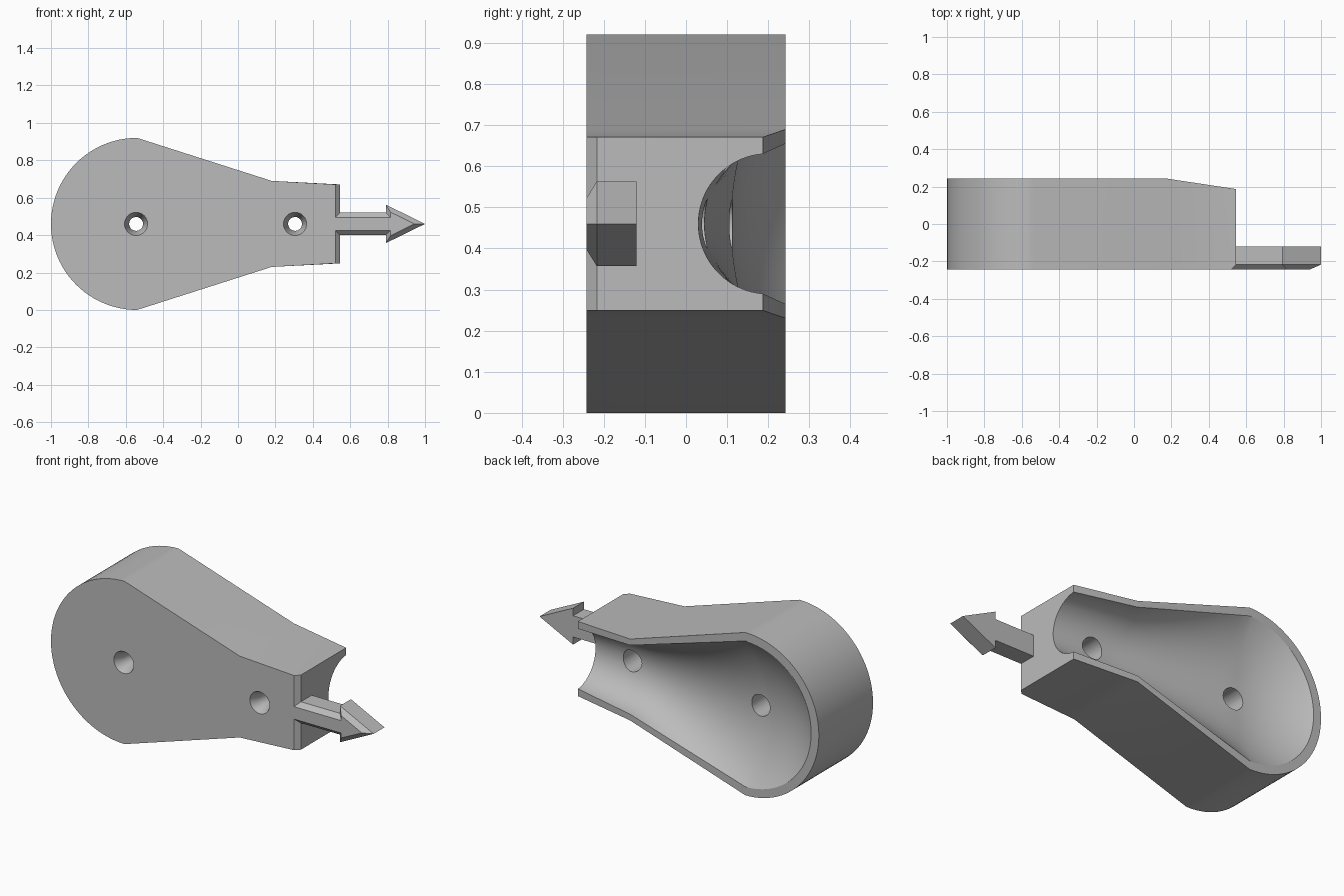
import bpy, bmesh
from math import sin, cos, pi, asin, sqrt, radians
from mathutils import Vector

if "Cube" in bpy.data.objects:
    bpy.data.objects.remove(bpy.data.objects["Cube"])

grey = bpy.data.materials.new("light_grey")
grey.use_nodes = True
grey.diffuse_color = (0.5, 0.5, 0.5, 1)
grey.node_tree.nodes["Principled BSDF"].inputs["Base Color"].default_value = (0.5, 0.5, 0.5, 1)

FRONT, BACK, MID = -0.242, 0.242, 0.46
CHAMFER = 0.025
BULB_X, BULB_R = -0.54, 0.46
SHOULDER_X, END_X, END_BACK = 0.18, 0.545, 0.187


def loft(name, rings, extra_caps=None):
    """Join rings of equal length into a closed solid."""
    bm = bmesh.new()
    vs = [[bm.verts.new(p) for p in r] for r in rings]
    n = len(rings[0])
    for a, b in zip(vs, vs[1:]):
        for i in range(n):
            j = (i + 1) % n
            bm.faces.new((a[i], a[j], b[j], b[i]))
    bm.faces.new(vs[0])
    for cap in extra_caps or [range(n)]:
        bm.faces.new([vs[-1][i] for i in cap])
    bmesh.ops.recalc_face_normals(bm, faces=bm.faces)
    me = bpy.data.meshes.new(name)
    bm.to_mesh(me)
    bm.free()
    me.materials.append(grey)
    ob = bpy.data.objects.new(name, me)
    bpy.context.collection.objects.link(ob)
    return ob


def cut(ob, cutter):
    """Subtract a cutter and throw it away."""
    mod = ob.modifiers.new("cut", "BOOLEAN")
    mod.operation, mod.solver, mod.object = "DIFFERENCE", "EXACT", cutter
    bpy.context.view_layer.update()
    me = bpy.data.meshes.new_from_object(ob.evaluated_get(bpy.context.evaluated_depsgraph_get()))
    ob.modifiers.clear()
    ob.data = me
    bpy.data.objects.remove(cutter)


def inset(pts, d):
    """Mitred inset of a counter-clockwise outline."""
    out = []
    for i, p in enumerate(pts):
        p = Vector(p)
        e1 = (p - Vector(pts[i - 1])).normalized()
        e2 = (Vector(pts[(i + 1) % len(pts)]) - p).normalized()
        n1, n2 = Vector((-e1.y, e1.x)), Vector((-e2.y, e2.x))
        out.append(p + (n1 + n2) * d / (1 + n1.dot(n2)))
    return out


# Body: bulb-shaped outline, chamfered neck end, back sloping down past the shoulder
ARC = 48
outline = [(END_X, MID - 0.211), (END_X, MID + 0.211), (SHOULDER_X, MID + 0.23)]
outline += [(BULB_X - BULB_R * sin(pi * i / ARC), MID + BULB_R * cos(pi * i / ARC)) for i in range(ARC + 1)]
outline += [(SHOULDER_X, MID - 0.23)]
count = len(outline)
body = loft("body", [
    [(min(x, END_X - CHAMFER), FRONT, z) for x, z in outline],
    [(x, FRONT + CHAMFER, z) for x, z in outline],
    [(x, END_BACK if x == END_X else BACK, z) for x, z in outline],
], [(0, 1, 2, count - 1), range(2, count)])


# Hollow: half-round neck blending into a shallow spherical bowl
def section(x, w, d, rim, steps=40):
    r = (w * w + d * d) / (2 * d)
    a = asin(min(1, w / r))
    pts = []
    for i in range(steps + 1):
        t = a * (2 * i / steps - 1)
        pts.append((x, rim + r - d - r * cos(t), MID + r * sin(t)))
    return [(x, BACK + 0.1, MID - w)] + pts + [(x, BACK + 0.1, MID + w)]


def mix(a, b, t):
    return [Vector(p).lerp(Vector(q), t) for p, q in zip(a, b)]


BOWL_W, BOWL_D = 0.412, 0.132
bowl_r = (BOWL_W ** 2 + BOWL_D ** 2) / (2 * BOWL_D)
mouth = section(END_X, 0.17, 0.157, END_BACK)
shoulder = section(SHOULDER_X, 0.195, 0.194, BACK)
bowl = section(BULB_X, BOWL_W, BOWL_D, BACK)
rings = [mix(shoulder, mouth, 1.15)]
rings += [mix(shoulder, bowl, i / 12) for i in range(13)]
for i in range(1, 25):
    s = BOWL_W * sin(pi / 2 * min(i / 24, 0.997))
    rings.append(section(BULB_X - s, sqrt(BOWL_W ** 2 - s * s),
                         sqrt(bowl_r ** 2 - s * s) - bowl_r + BOWL_D, BACK))
cut(body, loft("hollow_cutter", rings))

# Screw holes: countersunk at the front, wider bore from the back
for x in (-0.545, 0.305):
    steps = [(FRONT - 0.01, 0.066), (FRONT + 0.06, 0.037), (-0.12, 0.037), (-0.12, 0.06), (0.3, 0.06)]
    cut(body, loft("hole_cutter", [
        [(x + r * cos(2 * pi * i / 32), y, MID + r * sin(2 * pi * i / 32)) for i in range(32)]
        for y, r in steps]))

# Arrow pointer with chamfered front edges
stem, head, neck_x, root_x = 0.06, 0.103, 0.79, END_X - 2 * CHAMFER
half = [(root_x, -stem), (neck_x, -stem), (neck_x, -head)]
arrow_outline = half + [(1.0, 0)] + [(x, -z) for x, z in reversed(half)]
arrow = loft("arrow_pointer", [
    [(x, FRONT, MID + z) for x, z in inset(arrow_outline, CHAMFER)],
    [(x, FRONT + CHAMFER, MID + z) for x, z in arrow_outline],
    [(x, -0.12, MID + z) for x, z in arrow_outline],
])

# Smooth the curved surfaces, keep edges crisp
bpy.ops.object.select_all(action="DESELECT")
for ob in (body, arrow):
    ob.select_set(True)
bpy.context.view_layer.objects.active = body
bpy.ops.object.shade_smooth_by_angle(angle=radians(25))
